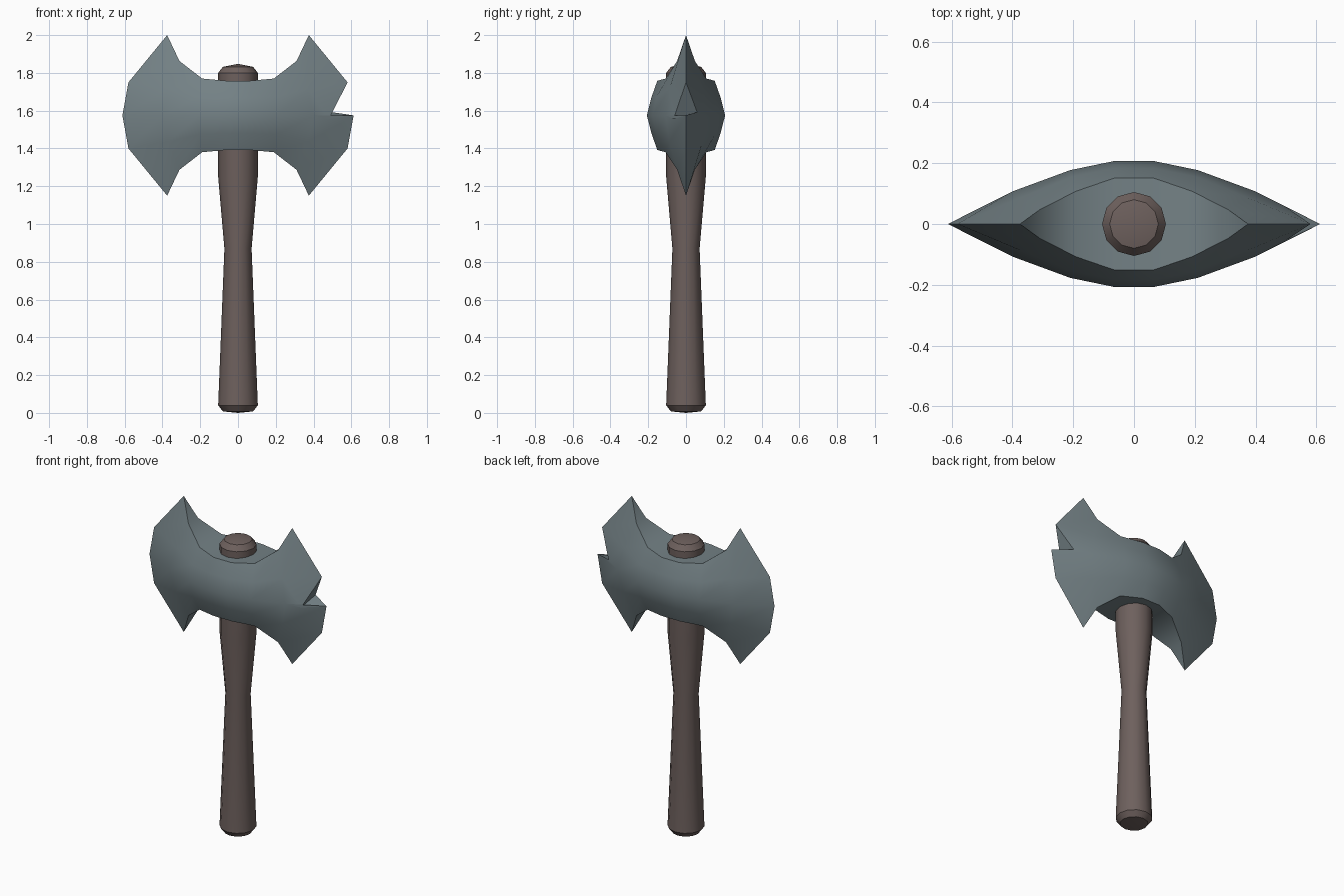
import bpy, bmesh, math
from mathutils import Vector

cube = bpy.data.objects.get("Cube")
if cube:
    bpy.data.objects.remove(cube, do_unlink=True)


def material(name, rgb):
    mat = bpy.data.materials.new(name)
    mat.use_nodes = True
    mat.diffuse_color = (*rgb, 1)
    mat.node_tree.nodes["Principled BSDF"].inputs["Base Color"].default_value = (*rgb, 1)
    return mat


def finish(bm, name, mat, angle):
    bmesh.ops.recalc_face_normals(bm, faces=bm.faces)
    mesh = bpy.data.meshes.new(name)
    bm.to_mesh(mesh)
    bm.free()
    mesh.materials.append(mat)
    obj = bpy.data.objects.new(name, mesh)
    bpy.context.collection.objects.link(obj)
    bpy.ops.object.select_all(action='DESELECT')
    obj.select_set(True)
    bpy.context.view_layer.objects.active = obj
    bpy.ops.object.shade_smooth_by_angle(angle=math.radians(angle))
    return obj


def bridge(bm, a, b):
    n = len(a)
    return [bm.faces.new((a[i], a[(i + 1) % n], b[(i + 1) % n], b[i])) for i in range(n)]


wood = material("dark wood", (0.155, 0.118, 0.110))
steel = material("blue grey steel", (0.175, 0.222, 0.238))

# Handle: turned profile of (radius, height), waisted in the middle
SIDES = 12
profile = [(0.08, 0.008), (0.105, 0.04), (0.072, 0.87), (0.105, 1.25), (0.105, 1.80), (0.08, 1.832)]
bm = bmesh.new()
rings = []
for r, z in profile:
    angles = [math.tau * i / SIDES for i in range(SIDES)]
    rings.append([bm.verts.new((r * math.cos(a), r * math.sin(a), z)) for a in angles])
for lower, upper in zip(rings, rings[1:]):
    bridge(bm, lower, upper)
for ring, z in ((rings[0], 0.0), (rings[-1], 1.848)):
    tip = bm.verts.new((0, 0, z))
    for i in range(SIDES):
        bm.faces.new((ring[i], ring[(i + 1) % SIDES], tip))
finish(bm, "handle", wood, 30)

# Double axe head: quarter rows of (x, y, height above the middle), mirrored all round
MID = 1.575
middle = [(0.065, 0.207, 0), (0.21, 0.177, 0), (0.40, 0.107, 0), (0.612, 0, 0)]
shoulder = [(0.065, 0.183, 0.095), (0.205, 0.155, 0.10), (0.37, 0.088, 0.14), (0.58, 0, 0.175)]
rim = [(0.062, 0.152, 0.183), (0.19, 0.108, 0.195), (0.31, 0.047, 0.288), (0.375, 0, 0.425)]


def head_ring(bm, row, sign):
    right = [(x, -y, z) for x, y, z in row] + [(x, y, z) for x, y, z in row[-2::-1]]
    loop = right + [(-x, -y, z) for x, y, z in right]
    return [bm.verts.new((x, y, MID + sign * z)) for x, y, z in loop]


bm = bmesh.new()
rows = [head_ring(bm, row, s) for row, s in
        ((rim, -1), (shoulder, -1), (middle, 1), (shoulder, 1), (rim, 1))]
bands = [bridge(bm, a, b) for a, b in zip(rows, rows[1:])]

# Top and bottom saddles between the two cheeks
for ring in (rows[0], rows[-1]):
    n = len(ring)
    for tip in (3, 10):
        bm.faces.new((ring[tip - 1], ring[tip], ring[tip + 1]))
        for k in (1, 2):
            bm.faces.new([ring[(tip + d) % n] for d in (-k - 1, -k, k, k + 1)])
    bm.faces.new((ring[0], ring[6], ring[7], ring[13]))

# Chip broken out of the left cutting edge
low, high = rows[2], rows[3]
bmesh.ops.delete(bm, geom=bands[2][2:4], context='FACES_ONLY')
front = bm.verts.new((0.482, -0.066, 1.557))
back = bm.verts.new((0.495, 0.059, 1.592))
for col, notch in ((2, front), (4, back)):
    bm.faces.new((high[3], high[col], notch))
    bm.faces.new((high[col], low[col], notch))
    bm.faces.new((low[col], low[3], notch))
bm.faces.new((high[3], front, back))
bm.faces.new((low[3], front, back))
finish(bm, "axe_head", steel, 35)
